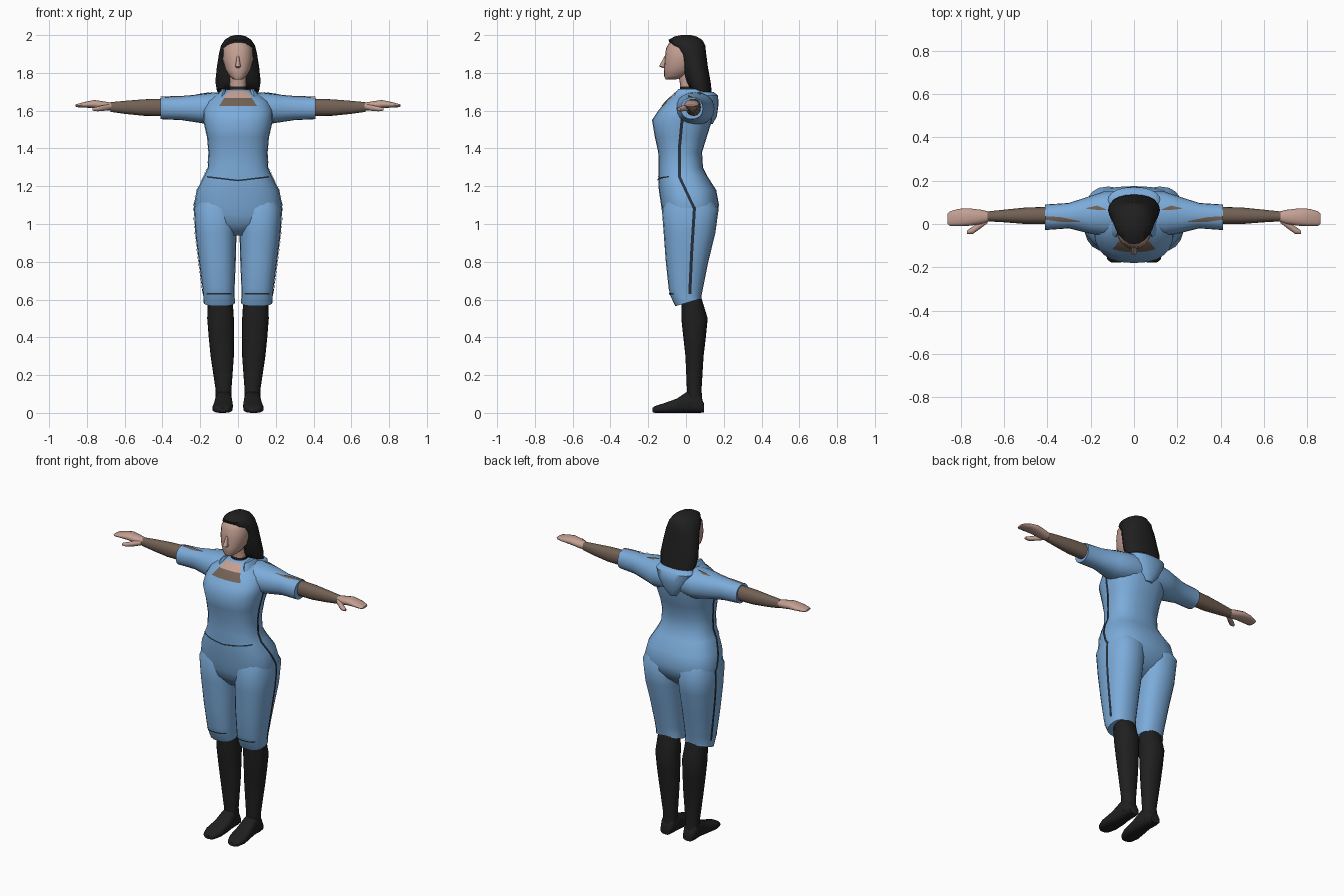
import bpy, bmesh, math
from mathutils import Vector

if "Cube" in bpy.data.objects:
    bpy.data.objects.remove(bpy.data.objects["Cube"])


def material(name, r, g, b):
    m = bpy.data.materials.new(name)
    m.use_nodes = True
    m.diffuse_color = (r, g, b, 1)
    bsdf = m.node_tree.nodes["Principled BSDF"]
    bsdf.inputs["Base Color"].default_value = (r, g, b, 1)
    bsdf.inputs["Roughness"].default_value = 0.8
    return m


BLUE = material("blue cloth", 0.2, 0.41, 0.7)
BLACK = material("black leather and hair", 0.014, 0.014, 0.014)
SKIN = material("skin", 0.55, 0.35, 0.29)
BROWN = material("brown undershirt", 0.17, 0.12, 0.09)
SEAM = material("dark seam", 0.02, 0.03, 0.045)
made = []


def place(axis, t, a, b):
    return {"x": (t, a, b), "y": (a, t, b), "z": (a, b, t)}[axis]


def finish(name, bm, mat, mirror):
    mesh = bpy.data.meshes.new(name)
    bm.to_mesh(mesh)
    bm.free()
    mesh.materials.append(mat)
    ob = bpy.data.objects.new(name, mesh)
    bpy.context.collection.objects.link(ob)
    if mirror:
        ob.modifiers.new("Mirror", "MIRROR").use_mirror_merge = False
    made.append(ob)
    return ob


def loft(name, rings, mat, axis="z", mirror=False, power=2.2, sides=20):
    """Skin rounded sections (t, a0, a1, b0, b1[, tilt]) along an axis."""
    bm = bmesh.new()
    loops = []
    for t, a0, a1, b0, b1, *tilt in rings:
        loop = []
        for i in range(sides):
            ang = math.tau * i / sides
            c, s = math.cos(ang), math.sin(ang)
            u = math.copysign(abs(c) ** (2 / power), c)
            v = math.copysign(abs(s) ** (2 / power), s)
            a = (a0 + a1) / 2 + u * (a1 - a0) / 2
            b = (b0 + b1) / 2 + v * (b1 - b0) / 2
            lean = tilt[0] * v * (b1 - b0) / 2 if tilt else 0
            loop.append(bm.verts.new(place(axis, t + lean, a, b)))
        loops.append(loop)
    for p, q in zip(loops, loops[1:]):
        for i in range(sides):
            j = (i + 1) % sides
            bm.faces.new((p[i], p[j], q[j], q[i]))
    bm.faces.new(loops[0])
    bm.faces.new(loops[-1])
    bmesh.ops.recalc_face_normals(bm, faces=bm.faces)
    return finish(name, bm, mat, mirror)


def sym(*rows):
    """Sections symmetric about x = 0, from (z, half width, front, back)."""
    return [(r[0], -r[1], r[1], *r[2:]) for r in rows]


def on_surface(rings, t, v, solve, sign, power):
    """Solve coordinate a or b of the lofted skin at t, lifted slightly."""
    rs = sorted(r[:5] for r in rings)
    t = min(max(t, rs[0][0]), rs[-1][0])
    lo, hi = next((p, q) for p, q in zip(rs, rs[1:]) if p[0] <= t <= q[0])
    f = (t - lo[0]) / (hi[0] - lo[0])
    a0, a1, b0, b1 = (x + (y - x) * f for x, y in zip(lo[1:], hi[1:]))
    if solve == "a":
        a0, a1, b0, b1 = b0, b1, a0, a1
    k = min(abs((v - (a0 + a1) / 2) / ((a1 - a0) / 2)), 1)
    return (b0 + b1) / 2 + sign * ((b1 - b0) / 2 * (1 - k ** power) ** (1 / power) + 0.004)


def patch(name, rings, stations, mat, solve, sign, axis="z", mirror=False, power=2.2, n=6):
    """Thin panel hugging a loft; stations are pairs of (t, v) edge points."""
    bm = bmesh.new()
    rows = []
    spans = list(zip(stations, stations[1:]))
    for k, (s, e) in enumerate(spans):
        for i in range(n + (k == len(spans) - 1)):
            p, q = (Vector(s[m]).lerp(Vector(e[m]), i / n) for m in (0, 1))
            row = []
            for j in range(n + 1):
                t, v = p.lerp(q, j / n)
                w = on_surface(rings, t, v, solve, sign, power)
                a, b = (w, v) if solve == "a" else (v, w)
                row.append(bm.verts.new(place(axis, t, a, b)))
            rows.append(row)
    for p, q in zip(rows, rows[1:]):
        for j in range(n):
            bm.faces.new((p[j], p[j + 1], q[j + 1], q[j]))
    bm.normal_update()
    out = Vector(place(axis, 0, solve == "a", solve == "b")) * sign
    if sum(f.normal.dot(out) for f in bm.faces) < 0:
        bmesh.ops.reverse_faces(bm, faces=bm.faces)
    return finish(name, bm, mat, mirror)


def band(points, half):
    return [((t, v - half), (t, v + half)) for t, v in points]


# Torso and hips
torso = sym((.94, .06, -.06, .06), (1, .2, -.11, .13), (1.05, .226, -.125, .165),
            (1.1, .235, -.132, .175), (1.18, .218, -.144, .16), (1.25, .182, -.147, .115),
            (1.3, .16, -.146, .09), (1.38, .157, -.147, .085), (1.46, .164, -.165, .11),
            (1.55, .185, -.18, .138), (1.6, .185, -.147, .142), (1.65, .165, -.105, .132),
            (1.69, .11, -.062, .11), (1.712, .06, -.035, .09))
loft("jumpsuit_body", torso, BLUE, power=2.5, sides=24)
patch("waist_seam", torso, [((1.226 + .12 * abs(x), x), (1.234 + .12 * abs(x), x))
                            for x in (-.165, -.09, 0, .09, .165)], SEAM, "b", -1, power=2.5)
patch("body_side_stripes", torso, band([(1.56, -.02), (1.4, -.035), (1.25, -.035), (1.08, .045)], .008),
      SEAM, "a", 1, mirror=True, power=2.5)

# Neckline panels
patch("undershirt_neckline", torso, [((z, -w), (z, w)) for z, w in ((1.625, .1), (1.668, .073))],
      BROWN, "b", -1, power=2.5)
patch("upper_chest", torso, [((z, -w), (z, w)) for z, w in ((1.668, .073), (1.705, .05))],
      SKIN, "b", -1, power=2.5)

# Trouser legs, with cuff seams and side stripes
leg = [(1.16, .03, .205, -.09, .12), (1.08, .003, .234, -.128, .173),
       (.95, .008, .226, -.118, .155), (.8, .012, .207, -.107, .118),
       (.66, .018, .188, -.092, .09), (.62, .018, .184, -.083, .082),
       (.585, .016, .183, -.056, .08, .3)]
loft("trouser_legs", leg, BLUE, mirror=True, power=2.4)
patch("leg_side_stripes", leg, band([(1.09, .045), (.85, .03), (.63, .02)], .008),
      SEAM, "a", 1, mirror=True, power=2.4)
patch("cuff_seams", leg, [((.628, x), (.636, x)) for x in (.035, .1, .167)],
      SEAM, "b", -1, mirror=True, power=2.4)

# Boots
loft("boot_shafts", [(.63, .03, .16, -.025, .075), (.5, .022, .163, -.025, .115),
                     (.4, .022, .155, -.014, .105), (.3, .022, .145, -.003, .093),
                     (.12, .035, .118, .005, .082), (.03, .035, .12, 0, .09)], BLACK, mirror=True)
loft("boot_feet", [(.095, .045, .11, .002, .05), (.07, .036, .12, 0, .1), (.01, .032, .12, 0, .115),
                   (-.05, .027, .128, 0, .075), (-.12, .028, .136, 0, .05),
                   (-.165, .045, .122, 0, .036), (-.178, .06, .105, .004, .026)],
     BLACK, axis="y", mirror=True, power=2.8)

# Sleeves, with undershirt showing through the shoulder slits
sleeve = [(.06, -.05, .15, 1.53, 1.7), (.14, -.055, .15, 1.525, 1.695), (.2, -.045, .13, 1.535, 1.688),
          (.3, -.02, .097, 1.55, 1.675), (.41, -.028, .09, 1.555, 1.67)]
loft("sleeves", sleeve, BLUE, axis="x", mirror=True)
patch("sleeve_slits", sleeve, [((.25, .01), (.25, .014)), ((.34, .01), (.34, .032)),
                               ((.41, .02), (.41, .036))], BROWN, "b", 1, axis="x", mirror=True)
patch("shoulder_slits", sleeve, [((.13, .065), (.13, .068)), ((.17, .065), (.17, .085)),
                                 ((.22, .07), (.22, .074))], BROWN, "b", 1, axis="x", mirror=True)

# Forearms and hands
loft("forearms", [(.36, .0, .08, 1.572, 1.665), (.5, .0, .076, 1.573, 1.66),
                  (.6, .008, .066, 1.583, 1.652), (.675, .012, .058, 1.594, 1.645)],
     BROWN, axis="x", mirror=True)
loft("hands", [(.665, .014, .056, 1.6, 1.642), (.7, .0, .065, 1.602, 1.648),
               (.76, -.008, .072, 1.612, 1.657), (.81, -.01, .07, 1.616, 1.647),
               (.85, -.008, .058, 1.618, 1.636), (.86, .0, .048, 1.621, 1.631)],
     SKIN, axis="x", mirror=True, sides=14)
loft("thumbs", [(.675, .005, .035, 1.605, 1.635), (.71, -.022, .015, 1.598, 1.63),
                (.745, -.047, -.012, 1.596, 1.622), (.77, -.046, -.03, 1.6, 1.615)],
     SKIN, axis="x", mirror=True, sides=10)

# Neck, choker and head
loft("neck", sym((1.66, .055, -.035, .07), (1.72, .044, -.028, .062), (1.82, .046, -.045, .065)), SKIN)
loft("choker", sym((1.715, .048, -.032, .066), (1.727, .047, -.031, .065)), BLACK)
loft("head", sym((1.766, .024, -.108, -.05), (1.782, .045, -.116, .0), (1.82, .068, -.116, .05),
                 (1.87, .081, -.113, .075), (1.93, .079, -.106, .078), (1.965, .058, -.085, .06),
                 (1.98, .03, -.05, .03)), SKIN)
loft("nose", sym((1.825, .008, -.12, -.1), (1.835, .015, -.143, -.1), (1.86, .01, -.129, -.1),
                 (1.89, .006, -.114, -.1)), SKIN, sides=8)

# Long hair
loft("hair", sym((1.705, .112, .015, .138, -.33), (1.755, .12, .0, .13), (1.83, .112, -.02, .116),
                 (1.9, .101, -.042, .107), (1.945, .09, -.082, .102), (1.975, .07, -.093, .086),
                 (1.993, .042, -.06, .055), (2, .016, -.025, .025)), BLACK)

# Folded collar hanging at the back, and its standing sides
loft("back_collar", sym((1.53, .025, .1, .142), (1.57, .06, .08, .163), (1.63, .1, .06, .172),
                        (1.68, .122, .04, .17), (1.7, .105, .05, .145)), BLUE)
loft("collar_sides", [(1.64, .06, .13, -.07, .08), (1.69, .062, .105, -.058, .08),
                      (1.715, .066, .085, -.04, .07)], BLUE, mirror=True, sides=12)

# Smooth shading with crisp edges
bpy.ops.object.select_all(action="DESELECT")
for ob in made:
    ob.select_set(True)
bpy.context.view_layer.objects.active = made[0]
bpy.ops.object.shade_smooth_by_angle(angle=math.radians(50))
